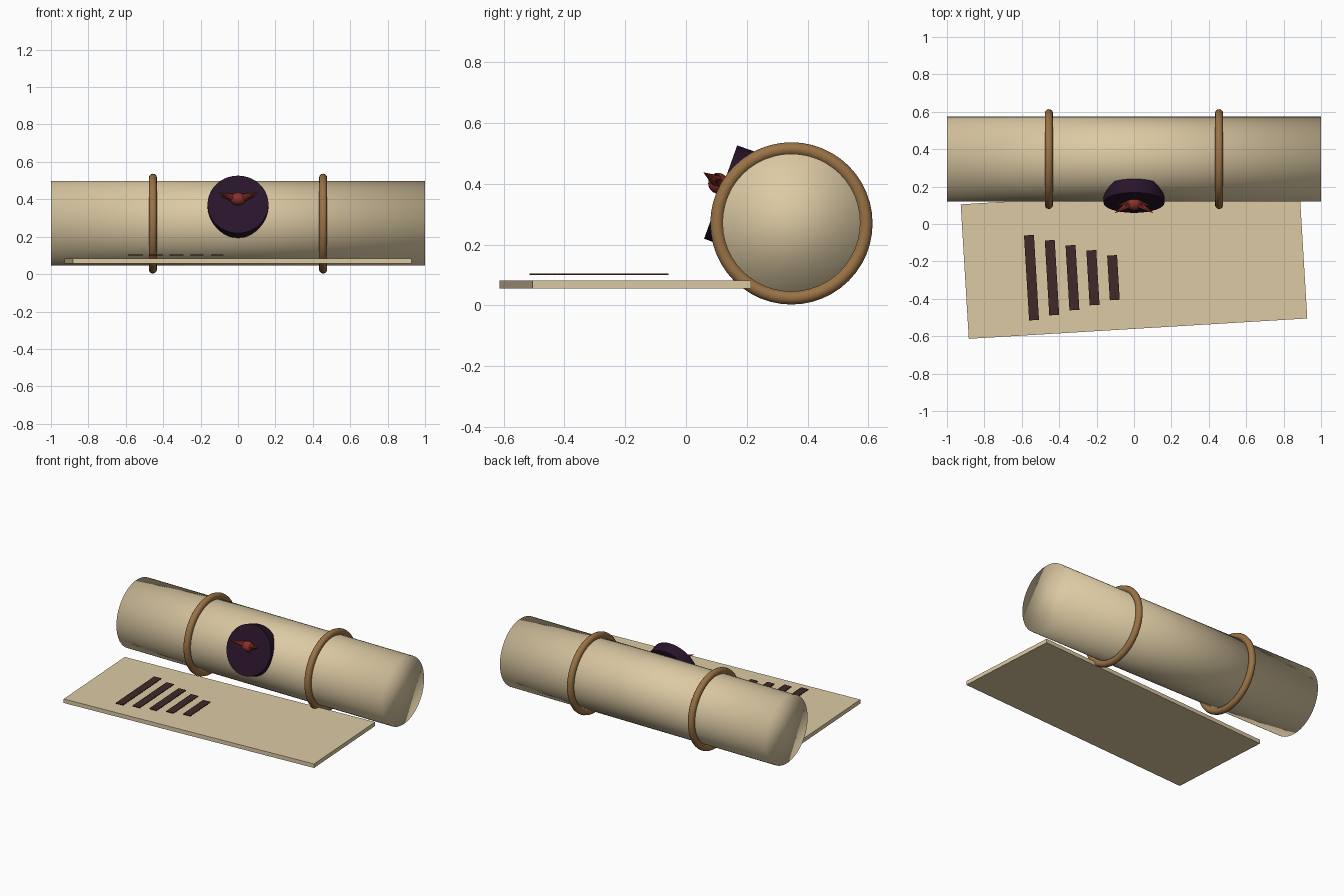
import bpy
from math import radians, pi
from mathutils import Vector

cube = bpy.data.objects.get("Cube")
if cube:
    bpy.data.objects.remove(cube, do_unlink=True)


def material(name, r, g, b):
    m = bpy.data.materials.new(name)
    m.use_nodes = True
    m.diffuse_color = (r, g, b, 1)
    m.node_tree.nodes["Principled BSDF"].inputs["Base Color"].default_value = (r, g, b, 1)
    return m


parchment = material("parchment", 0.72, 0.59, 0.37)
cord = material("brown cord", 0.32, 0.17, 0.06)
wax = material("dark purple wax", 0.022, 0.007, 0.024)
ink = material("dark ink", 0.05, 0.022, 0.022)
red = material("red emblem", 0.25, 0.03, 0.022)


def finish(name, mat, smooth=None):
    ob = bpy.context.object
    ob.name = name
    ob.data.materials.append(mat)
    if smooth == "all":
        bpy.ops.object.shade_smooth()
    elif smooth == "angle":
        bpy.ops.object.shade_smooth_by_angle(angle=radians(40))
    return ob


def slab(name, mat, centre, size, turn):
    bpy.ops.mesh.primitive_cube_add(size=1, location=centre, rotation=(0, 0, turn))
    ob = finish(name, mat)
    ob.scale = size


def spike(name, mat, base, tip, radius):
    a, b = Vector(base), Vector(tip)
    d = b - a
    bpy.ops.mesh.primitive_cone_add(vertices=8, radius1=radius, radius2=0, depth=d.length,
                                    location=(a + b) / 2,
                                    rotation=d.to_track_quat("Z", "Y").to_euler())
    return finish(name, mat, "angle")


# Rolled scroll, softly shaded over its ends
axis = Vector((0, 0.347, 0.272))
bpy.ops.mesh.primitive_cylinder_add(vertices=48, radius=0.227, depth=2, location=axis,
                                    rotation=(0, pi / 2, 0))
finish("scroll_roll", parchment, "all")

# Binding cords
for side, x in (("right", -0.455), ("left", 0.455)):
    bpy.ops.mesh.primitive_torus_add(major_radius=0.245, minor_radius=0.022,
                                     major_segments=48, minor_segments=12,
                                     location=(x, axis.y, 0.27), rotation=(0, pi / 2, 0))
    finish(side + "_cord", cord, "all")

# Unrolled sheet, slightly askew
turn = 0.06
slab("sheet", parchment, (0, -0.2, 0.069), (1.813, 0.72, 0.027), turn)

# Written bars, each shorter than the last
for i in range(5):
    slab(f"ink_bar_{i + 1}", ink, (-0.548 + 0.1095 * i, -0.287, 0.102),
         (0.053, 0.455 - 0.054 * i, 0.005), turn)

# Wax seal, tilted up on the front of the roll
tilt = radians(19.5)
normal = Vector((0, -1, 0.354)).normalized()
face = Vector((0, 0.114, 0.373))
bpy.ops.mesh.primitive_cylinder_add(vertices=40, radius=0.163, depth=0.077,
                                    location=face - normal * 0.0385,
                                    rotation=(pi / 2 - tilt, 0, 0))
finish("wax_seal", wax, "angle")

# Emblem: round body with a pair of swept wings
bpy.ops.mesh.primitive_uv_sphere_add(segments=20, ring_count=12, radius=1,
                                     location=(0, 0.106, 0.402))
body = finish("emblem_body", red, "all")
body.scale = (0.042, 0.033, 0.034)
for side, s in (("right", -1), ("left", 1)):
    spike(side + "_wing", red, (s * 0.015, 0.11, 0.404), (s * 0.106, 0.057, 0.438), 0.024)
    spike(side + "_lower_wing", red, (s * 0.015, 0.112, 0.4), (s * 0.09, 0.1, 0.415), 0.02)
    spike(side + "_crest", red, (s * 0.02, 0.11, 0.415), (s * 0.055, 0.095, 0.437), 0.012)
